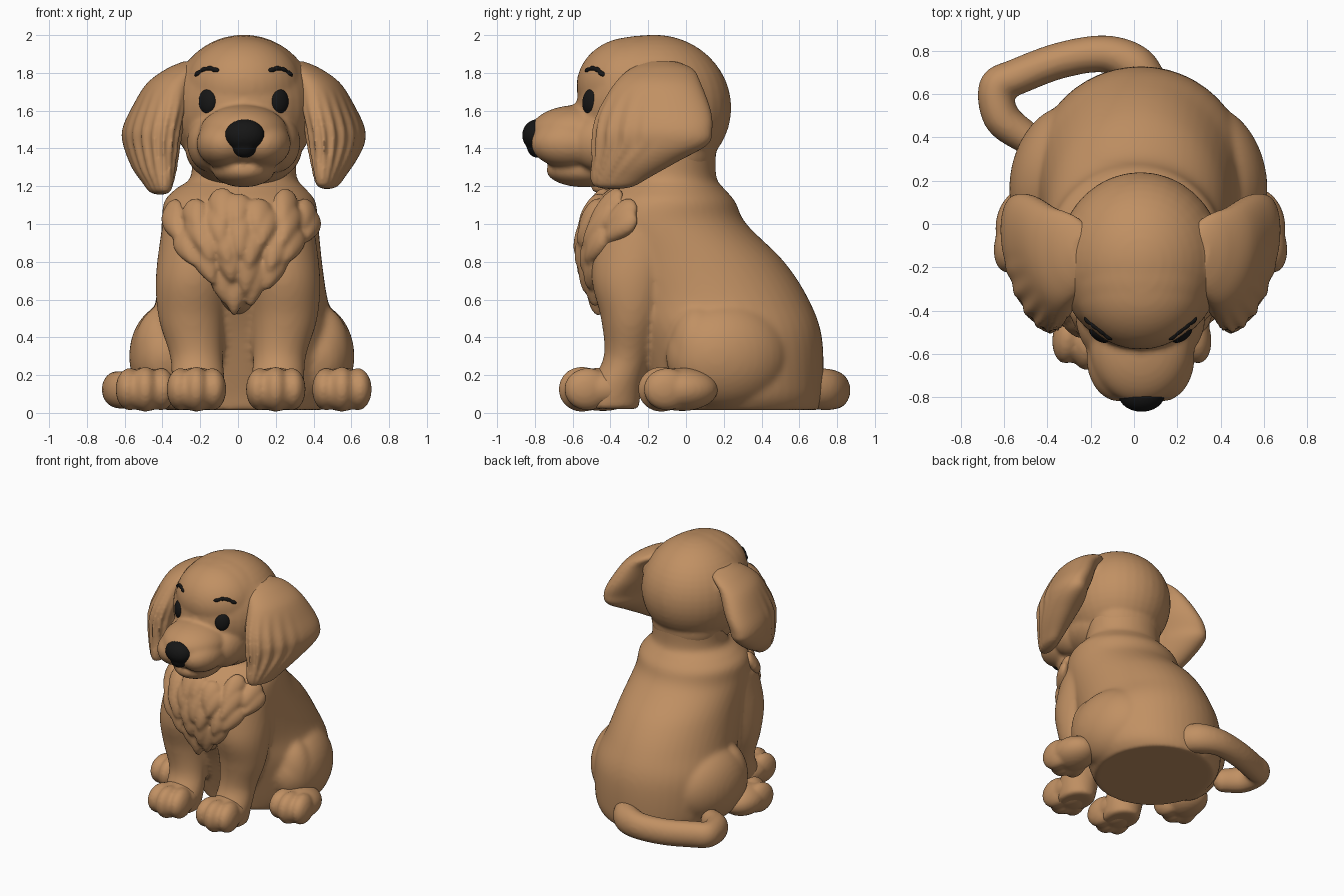
import bpy, bmesh, random
from math import sin, cos, pi, sqrt
from mathutils import Matrix, Vector, Euler
from mathutils.bvhtree import BVHTree

if "Cube" in bpy.data.objects:
    bpy.data.objects.remove(bpy.data.objects["Cube"])

random.seed(4)


def material(name, rgb):
    m = bpy.data.materials.new(name)
    m.diffuse_color = (*rgb, 1)
    m.use_nodes = True
    m.node_tree.nodes["Principled BSDF"].inputs["Base Color"].default_value = m.diffuse_color
    return m


FUR = material("golden_fur", (0.53, 0.28, 0.125))
BLACK = material("black", (0.008, 0.008, 0.008))


def blob(bm, c, r, rot=(0, 0, 0), taper=0.0):
    """Ellipsoid; taper narrows the lower end."""
    vs = bmesh.ops.create_uvsphere(bm, u_segments=36, v_segments=24, radius=1)["verts"]
    for v in vs:
        v.co.x *= 1 + taper * v.co.z
    m = Matrix.Translation(c) @ Euler(rot).to_matrix().to_4x4() @ Matrix.Diagonal((*r, 1))
    bmesh.ops.transform(bm, matrix=m, verts=vs)


def spline(pts, steps):
    """Catmull-Rom samples through tuples of any length."""
    out = []
    for i in range(len(pts) - 1):
        a, b, c, d = (pts[min(max(i + k, 0), len(pts) - 1)] for k in (-1, 0, 1, 2))
        for s in range(steps):
            t = s / steps
            out.append([0.5 * (2 * q + (r - p) * t + (2 * p - 5 * q + 4 * r - w) * t * t
                               + (3 * q - p - 3 * r + w) * t ** 3)
                        for p, q, r, w in zip(a, b, c, d)])
    return out + [list(pts[-1])]


def loft(bm, slices, x0=0.0, side=1, n=48, ripple=0.0):
    """Horizontal oval slices: z, cx, cy, rx, ry, yaw."""
    rings = []
    for z, cx, cy, rx, ry, yaw in spline(slices, 6):
        ring = []
        for k in range(n):
            a = 2 * pi * k / n
            g = 1 + ripple * cos(18 * a) * max(0.0, 0.3 - sin(a)) * min(1, max(0, (1.72 - z) * 4))
            lx, ly = rx * cos(a) * g, ry * sin(a) * (1 + (g - 1) * 0.3)
            x = cx + lx * cos(yaw) + ly * sin(yaw)
            ring.append(bm.verts.new((x0 + side * x, cy + ly * cos(yaw) - lx * sin(yaw), z)))
        rings.append(ring)
    for a, b in zip(rings, rings[1:]):
        for k in range(n):
            bm.faces.new((a[k], a[(k + 1) % n], b[(k + 1) % n], b[k]))
    bm.faces.new(rings[0][::-1])
    bm.faces.new(rings[-1])


def finish(name, bm, mat, voxel=0.0, smooth=4):
    """Make the object; a voxel size fuses its pieces into one skin."""
    bmesh.ops.recalc_face_normals(bm, faces=bm.faces[:])
    for f in bm.faces:
        f.smooth = True
    me = bpy.data.meshes.new(name)
    bm.to_mesh(me)
    bm.free()
    me.materials.append(mat)
    ob = bpy.data.objects.new(name, me)
    bpy.context.collection.objects.link(ob)
    if voxel:
        r = ob.modifiers.new("fuse", "REMESH")
        r.mode, r.voxel_size, r.use_smooth_shade = "VOXEL", voxel, True
        s = ob.modifiers.new("soften", "SMOOTH")
        s.factor, s.iterations = 0.5, smooth
    return ob


# Torso with the neck
bm = bmesh.new()
loft(bm, [(0.015, .03, .26, .42, .44, 0), (0.12, .03, .26, .48, .465, 0),
          (0.40, .03, .21, .50, .51, 0), (0.60, .02, .13, .455, .52, 0),
          (0.80, .015, .02, .43, .50, 0), (1.00, .01, -.11, .415, .43, 0),
          (1.12, .01, -.11, .40, .37, 0), (1.19, .015, -.10, .34, .30, 0),
          (1.25, .03, -.09, .28, .25, 0), (1.42, .03, -.09, .28, .25, 0)])
for s in (-1, 1):
    # Front legs
    loft(bm, [(0.02, .21, -.40, .12, .15, 0), (0.15, .21, -.37, .14, .14, 0),
              (0.30, .22, -.31, .14, .125, 0), (0.50, .245, -.29, .175, .16, 0),
              (0.72, .235, -.28, .20, .22, 0), (1.00, .20, -.22, .20, .25, 0)], side=s)
    # Haunches
    blob(bm, (.02 + s * .37, .22, .30), (.22, .33, .285), (0, 0, s * .22))
    blob(bm, (.02 + s * .41, .06, .32), (.165, .15, .25))
finish("body", bm, FUR, 0.017, 7)

# Paws with toes
for s, tag in ((-1, "left"), (1, "right")):
    for kind, x, y in (("front", s * .21 - .01, -.45), ("hind", .03 + s * .52, -.03)):
        bm = bmesh.new()
        blob(bm, (x, y + .01, .125), (.15, .19, .115))
        blob(bm, (x, y - .09, .12), (.13, .115, .11))
        for k in (-1, 0, 1):
            blob(bm, (x + k * .084, y - .10 + abs(k) * .03, .125), (.072, .125, .12 - .008 * abs(k)), (0, 0, k * .15))
        finish(f"{kind}_paw_{tag}", bm, FUR, 0.013, 5)

# Chest ruff: a soft bib covered in locks sweeping to a point
bm = bmesh.new()
blob(bm, (.01, -.29, .92), (.37, .275, .28))
blob(bm, (0, -.34, .74), (.18, .19, .22), taper=.4)
for z, half, n in ((1.06, .33, 7), (.98, .35, 7), (.87, .28, 6), (.77, .17, 4), (.67, .07, 2)):
    for k in range(n):
        x = half * (2 * k / (n - 1) - 1) + random.uniform(-.02, .02)
        zz = z + random.uniform(-.03, .03)
        y = -.29 - .255 * sqrt(max(.05, 1 - (x / .39) ** 2 - ((zz - .88) / .34) ** 2))
        blob(bm, (.01 + x, y, zz), (.062, .045, random.uniform(.10, .14)),
             (-.2 - (zz - .9) * 1.8, x * 2.2, x * 1.8), .45)
blob(bm, (-.02, -.475, .64), (.07, .05, .13), (.1, 0, 0), .6)
finish("chest_ruff", bm, FUR, 0.013, 5)

# Tail curling round to the left
bm = bmesh.new()
for x, y, z, r in spline([(.07, .64, .13, .09), (0, .735, .125, .095), (-.14, .785, .12, .086),
                          (-.34, .755, .115, .084), (-.54, .68, .12, .084), (-.635, .63, .125, .082),
                          (-.61, .49, .12, .085), (-.50, .40, .11, .075)], 7):
    blob(bm, (x, y, z), (r, r, r * 1.17))
finish("tail", bm, FUR, 0.014, 4)

# Head: skull, forehead, jaw, muzzle lobes and chin
bm = bmesh.new()
X = .03
blob(bm, (X, -.17, 1.615), (.385, .41, .387))
blob(bm, (X, -.285, 1.73), (.31, .295, .26))
blob(bm, (X, -.23, 1.715), (.33, .33, .283))
blob(bm, (X, -.24, 1.40), (.31, .32, .21))
blob(bm, (X, -.05, 1.38), (.27, .21, .22))
blob(bm, (X, -.57, 1.485), (.235, .26, .145))
blob(bm, (X, -.62, 1.45), (.20, .205, .15))
for s in (-1, 1):
    blob(bm, (X + s * .10, -.615, 1.425), (.15, .205, .13))
    blob(bm, (X + s * .16, -.42, 1.43), (.14, .20, .16))
    blob(bm, (X + s * .29, -.15, 1.73), (.13, .18, .12), (0, s * .7, 0))
blob(bm, (X, -.54, 1.285), (.165, .20, .09))
head = finish("head", bm, FUR, 0.014, 7)

# Floppy ears with combed grooves
for s, tag in ((-1, "left"), (1, "right")):
    d = -.03 if s < 0 else 0
    bm = bmesh.new()
    loft(bm, [(1.86, .26, -.13, .06, .08, .1), (1.82, .31, -.13, .10, .17, .12),
              (1.74, .39, -.15, .12, .235, .2), (1.60, .45, -.165, .135, .305, .25),
              (1.50, .485, -.175, .135, .325, .28), (1.42, .49, -.19, .125, .315, .28),
              (1.33 + d, .475, -.27, .10, .235, .3), (1.25 + d, .455, -.345, .07, .165, .3),
              (1.20 + d, .445, -.38, .045, .11, .3), (1.185 + d, .44, -.38, .01, .03, .3)],
         X, s, 108, .10)
    finish(f"ear_{tag}", bm, FUR, 0.012, 4)

# Eyes and brows set onto the face surface
bpy.context.view_layer.update()
tree = BVHTree.FromObject(head, bpy.context.evaluated_depsgraph_get())


def face_y(x, z):
    hit = tree.ray_cast(Vector((x, -2, z)), Vector((0, 1, 0)))[0]
    return hit.y if hit else -.47


for s, tag in ((-1, "left"), (1, "right")):
    x, z = X + s * .19, 1.65
    bm = bmesh.new()
    blob(bm, (x, face_y(x, z) + .014, z), (.054, .03, .066), (-.1, s * .15, s * .6))
    finish(f"eye_{tag}", bm, BLACK)
    bm = bmesh.new()
    for dx, dz in ((.15, 1.815), (.18, 1.823), (.21, 1.817), (.24, 1.797)):
        x = X + s * dx
        blob(bm, (x, face_y(x, dz) + .006, dz), (.028, .016, .014), (0, s * (dx - .17) * 6, s * .7))
    finish(f"brow_{tag}", bm, BLACK, 0.006, 2)

# Nose
bm = bmesh.new()
blob(bm, (X + .005, -.785, 1.47), (.108, .082, .085))
blob(bm, (X + .005, -.785, 1.42), (.07, .06, .07))
finish("nose", bm, BLACK, 0.009, 3)
